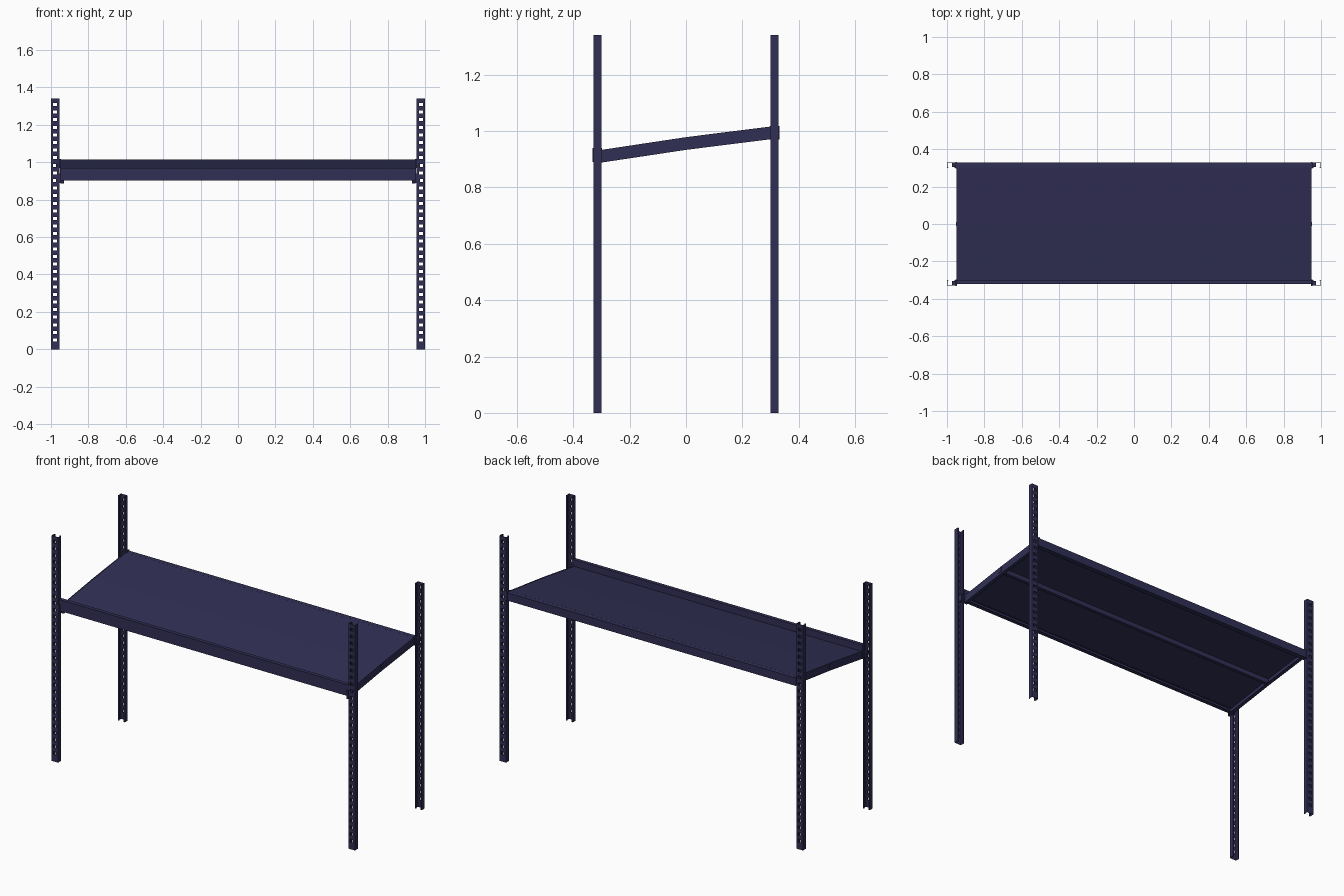
import bpy, bmesh

if "Cube" in bpy.data.objects:
    bpy.data.objects.remove(bpy.data.objects["Cube"])

mat = bpy.data.materials.new("navy_metal")
mat.diffuse_color = (0.03, 0.028, 0.09, 1)
mat.use_nodes = True
mat.node_tree.nodes["Principled BSDF"].inputs["Base Color"].default_value = mat.diffuse_color


def finish(name, bm):
    bmesh.ops.recalc_face_normals(bm, faces=bm.faces)
    me = bpy.data.meshes.new(name)
    bm.to_mesh(me)
    bm.free()
    me.materials.append(mat)
    ob = bpy.data.objects.new(name, me)
    bpy.context.collection.objects.link(ob)
    return ob


def extrude_x(name, profile, x0, x1):
    """Closed (y, z) outline extruded along x."""
    bm = bmesh.new()
    face = bm.faces.new([bm.verts.new((x0, y, z)) for y, z in profile])
    new = bmesh.ops.extrude_face_region(bm, geom=[face])["geom"]
    bmesh.ops.translate(bm, vec=(x1 - x0, 0, 0),
                        verts=[v for v in new if isinstance(v, bmesh.types.BMVert)])
    return finish(name, bm)


def box(name, x0, x1, y0, y1, z0, z1):
    return extrude_x(name, [(y0, z0), (y1, z0), (y1, z1), (y0, z1)], x0, x1)


# Slotted channel posts: an open section swept up, slots left out of the web
HEIGHT, SLOTS, PITCH, FIRST = 1.34, 32, 0.0406, 0.05
SECTION = [(0.992, 0.3015), (0.9985, 0.3015), (0.9985, 0.3265), (0.988, 0.3265),
           (0.968, 0.3265), (0.9565, 0.3265), (0.9565, 0.3015), (0.963, 0.3015)]
WEB = 3


def post(name, sx, sy):
    levels = [0]
    for i in range(SLOTS):
        z = FIRST + i * PITCH
        levels += [z - 0.008, z + 0.008]
    levels.append(HEIGHT)
    bm = bmesh.new()
    rows = [[bm.verts.new((sx * x, sy * y, z)) for x, y in SECTION] for z in levels]
    for r in range(len(rows) - 1):
        for c in range(len(SECTION) - 1):
            if c == WEB and r % 2 == 1:
                continue
            bm.faces.new((rows[r][c], rows[r][c + 1], rows[r + 1][c + 1], rows[r + 1][c]))
    ob = finish(name, bm)
    mod = ob.modifiers.new("sheet", "SOLIDIFY")
    mod.thickness = 0.003
    mod.offset = 0


# Posts with their shelf brackets and hooks
for sx, side in ((-1, "left"), (1, "right")):
    for sy, end, z0, z1 in ((-1, "front", 0.89, 0.94), (1, "back", 0.97, 1.018)):
        post(f"{end}_{side}_post", sx, sy)
        box(f"{end}_{side}_bracket", sx * 0.947, sx * 0.955,
            sy * 0.298, sy * 0.331, z0, z1)
        box(f"{end}_{side}_hook", sx * 0.957, sx * 0.972,
            sy * 0.304, sy * 0.325, z0 + 0.005, z1 - 0.005)


def slope(y):
    """Height of the top edge of the tilted shelf."""
    return 0.978 + 0.138 * y - 0.04 * y * y


YS = (-0.31, 0, 0.305)

# Tilted end plates with an inward bottom flange
for sx, side in ((-1, "left"), (1, "right")):
    extrude_x(f"{side}_end_plate",
              [(y, slope(y)) for y in YS] + [(y, slope(y) - 0.045) for y in YS[::-1]],
              sx * 0.946, sx * 0.95)
    extrude_x(f"{side}_end_flange",
              [(y, slope(y) - 0.041) for y in YS] + [(y, slope(y) - 0.045) for y in YS[::-1]],
              sx * 0.93, sx * 0.947)

# Shelf panel
extrude_x("shelf_panel",
          [(y, slope(y) - 0.002) for y in YS] + [(y, slope(y) - 0.007) for y in YS[::-1]],
          -0.947, 0.947)

# Front beam with raised lip, and back beam, both folded channels
extrude_x("front_beam",
          [(-0.322, 0.903), (-0.322, 0.97), (-0.300, 0.97), (-0.300, 0.925), (-0.304, 0.925),
           (-0.304, 0.966), (-0.318, 0.966), (-0.318, 0.907), (-0.300, 0.907), (-0.300, 0.903)],
          -0.953, 0.953)
extrude_x("back_beam",
          [(0.328, 0.967), (0.328, 1.014), (0.300, 1.014), (0.300, 1.010), (0.324, 1.010),
           (0.324, 0.971), (0.300, 0.971), (0.300, 0.967)],
          -0.953, 0.953)

# Stiffening rib under the middle of the shelf
box("center_rib", -0.952, 0.952, -0.01, 0.01, 0.945, 0.972)
